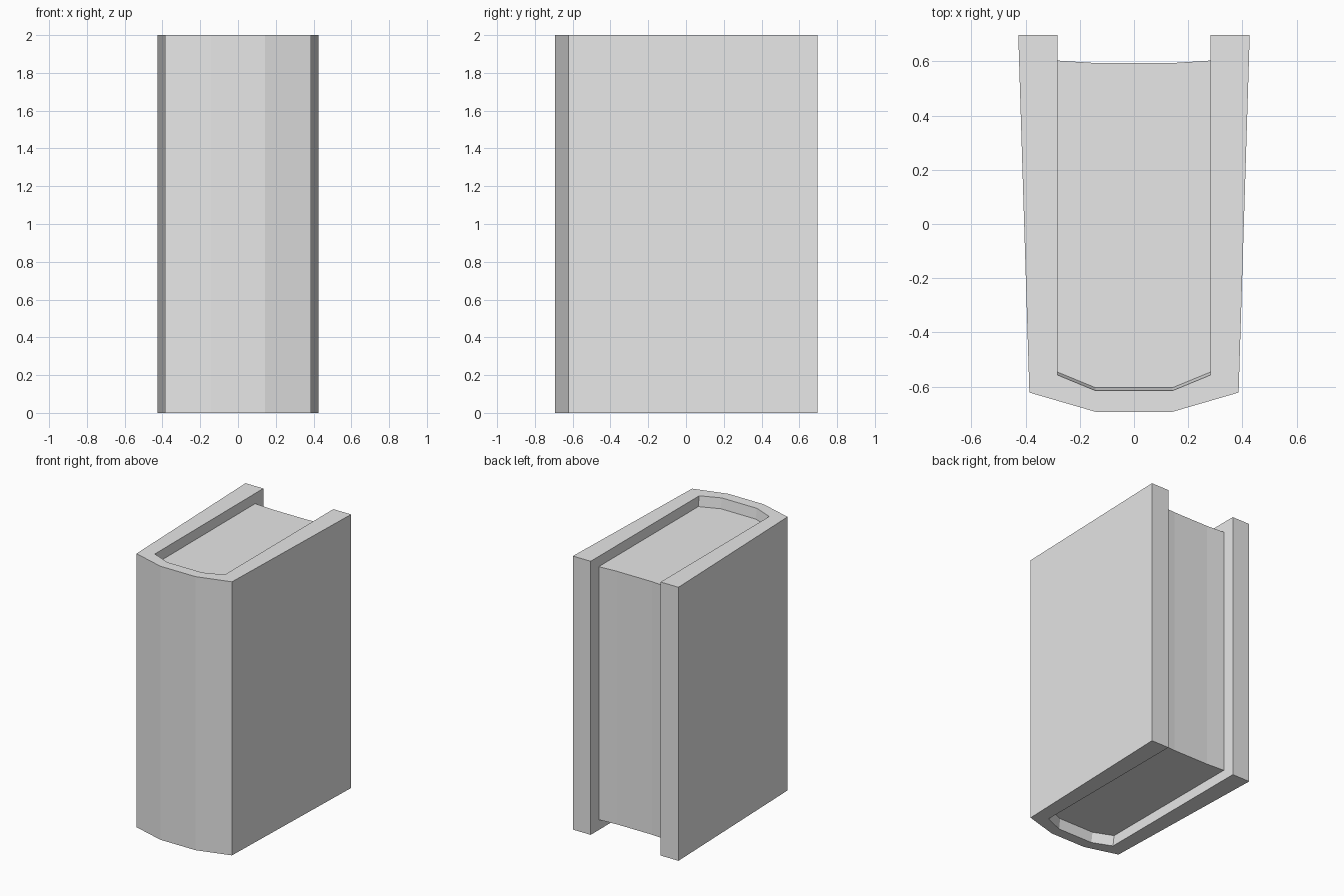
import bpy
import bmesh

cube = bpy.data.objects.get("Cube")
if cube:
    bpy.data.objects.remove(cube)

HEIGHT = 2.0
RECESS = 0.075       # depth of the page block below the cover edges
INNER = 0.283        # half thickness of the page block
FACET = 0.142        # half width of the middle facet of the spine

grey = bpy.data.materials.new("light grey")
grey.use_nodes = True
colour = (0.8, 0.8, 0.8, 1)
grey.diffuse_color = colour
grey.node_tree.nodes["Principled BSDF"].inputs["Base Color"].default_value = colour


def mirrored(half):
    """Complete an outline given for +x with its mirror image."""
    return half + [(-x, y) for x, y in reversed(half)]


def loft(name, sections):
    """Join outlines stacked at rising heights into a closed solid."""
    bm = bmesh.new()
    rings = [[bm.verts.new((x, y, z)) for x, y in outline] for z, outline in sections]
    count = len(rings[0])
    for low, high in zip(rings, rings[1:]):
        for i in range(count):
            j = (i + 1) % count
            bm.faces.new((low[i], low[j], high[j], high[i]))
    bm.faces.new(rings[0][::-1])
    bm.faces.new(rings[-1])
    bmesh.ops.recalc_face_normals(bm, faces=bm.faces[:])
    mesh = bpy.data.meshes.new(name)
    bm.to_mesh(mesh)
    bm.free()
    mesh.materials.append(grey)
    obj = bpy.data.objects.new(name, mesh)
    bpy.context.collection.objects.link(obj)
    return obj


def cover_outline(spine_shift):
    """U-shaped cover; the inside of the spine can move towards the pages."""
    outer = [(FACET, -0.693), (0.386, -0.622), (0.427, 0.697), (INNER, 0.697)]
    inner = [(INNER, -0.557 + spine_shift), (FACET, -0.615 + spine_shift)]
    half = outer + inner
    return mirrored(half)


# Cover with faceted spine, its inner lip sloping down to the pages
loft("cover", [
    (0, cover_outline(0)),
    (RECESS, cover_outline(0.011)),
    (HEIGHT - RECESS, cover_outline(0.011)),
    (HEIGHT, cover_outline(0)),
])

# Page block, rounded into the spine and hollowed at the open edge
pages = mirrored([(FACET, -0.604), (INNER, -0.546), (INNER, 0.603), (FACET, 0.594)])
loft("pages", [(RECESS, pages), (HEIGHT - RECESS, pages)])
